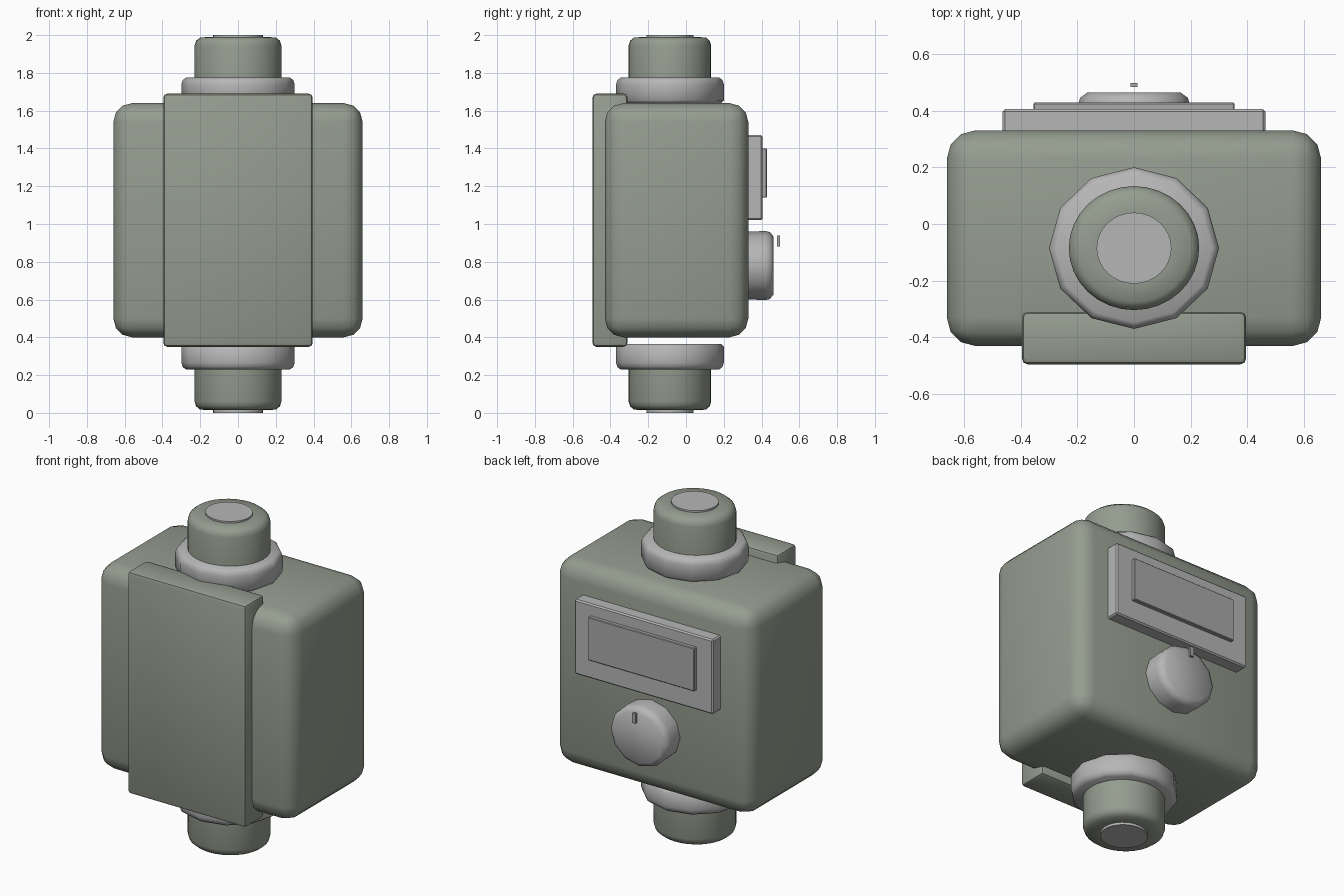
import bpy, bmesh, math
from mathutils import Matrix, Vector

cube = bpy.data.objects.get("Cube")
if cube:
    bpy.data.objects.remove(cube, do_unlink=True)


def material(name, r, g, b):
    m = bpy.data.materials.new(name)
    m.use_nodes = True
    m.diffuse_color = (r, g, b, 1)
    m.node_tree.nodes["Principled BSDF"].inputs["Base Color"].default_value = (r, g, b, 1)
    return m


GREEN = material("grey green shell", 0.30, 0.335, 0.275)
GREY = material("light grey", 0.47, 0.47, 0.47)
SCREEN = material("screen grey", 0.40, 0.40, 0.40)


def finish(name, bm, mat, angle):
    bmesh.ops.recalc_face_normals(bm, faces=bm.faces)
    mesh = bpy.data.meshes.new(name)
    bm.to_mesh(mesh)
    bm.free()
    mesh.materials.append(mat)
    ob = bpy.data.objects.new(name, mesh)
    bpy.context.collection.objects.link(ob)
    bpy.ops.object.select_all(action='DESELECT')
    ob.select_set(True)
    bpy.context.view_layer.objects.active = ob
    bpy.ops.object.shade_smooth_by_angle(angle=math.radians(angle))
    return ob


def box(name, low, high, mat, bevel=0.0, segments=2, angle=30):
    """Box between two corners, with rounded edges."""
    low, high = Vector(low), Vector(high)
    bm = bmesh.new()
    bmesh.ops.create_cube(bm, size=1)
    bmesh.ops.scale(bm, vec=high - low, verts=bm.verts)
    bmesh.ops.translate(bm, vec=(low + high) / 2, verts=bm.verts)
    if bevel:
        bmesh.ops.bevel(bm, geom=bm.edges[:], offset=bevel, segments=segments,
                        profile=0.5, affect='EDGES')
    return finish(name, bm, mat, angle)


def lathe(name, profile, sides, matrix, mat, angle=50):
    """Closed turned part from (radius, height) points."""
    bm = bmesh.new()
    rings = []
    for r, h in profile:
        turns = [2 * math.pi * i / sides for i in range(sides)]
        rings.append([bm.verts.new((r * math.cos(t), r * math.sin(t), h)) for t in turns])
    for a, b in zip(rings, rings[1:]):
        for i in range(sides):
            j = (i + 1) % sides
            bm.faces.new((a[i], a[j], b[j], b[i]))
    bm.faces.new(rings[0])
    bm.faces.new(rings[-1])
    bmesh.ops.transform(bm, matrix=matrix, verts=bm.verts)
    return finish(name, bm, mat, angle)


# Main housing and front cover plate
box("housing", (-0.66, -0.43, 0.40), (0.66, 0.33, 1.64), GREEN, 0.1, 3, 40)
box("front_plate", (-0.395, -0.495, 0.35), (0.395, -0.31, 1.69), GREEN, 0.02)

# Matching end fittings above and below, heights measured from the middle
MIDDLE = 1.0
for label, way in (("top", 1), ("bottom", -1)):
    place = (Matrix.Translation((0, -0.085, MIDDLE + (0.005 if way > 0 else 0)))
             @ Matrix.Diagonal((1, 0.95, way, 1)))
    lathe(label + "_collar",
          [(0.285, 0.635), (0.3, 0.65), (0.3, 0.735), (0.293, 0.757), (0.275, 0.77)],
          12, place, GREY, 50)
    lathe(label + "_cap",
          [(0.23, 0.70), (0.23, 0.94), (0.222, 0.965), (0.2, 0.983), (0.13, 0.985)],
          32, place, GREEN, 60)
    lathe(label + "_end_disc", [(0.132, 0.97), (0.132, 0.995 if way > 0 else 1.0)],
          32, place, GREY, 30)

# Display on the back
box("display_frame", (-0.463, 0.32, 1.02), (0.463, 0.405, 1.47), GREY, 0.008, 1)
box("display_screen", (-0.355, 0.39, 1.14), (0.355, 0.428, 1.40), SCREEN, 0.004, 1)

# Dial and its pointer
dial_place = (Matrix.Translation((0, 0.32, 0.78)) @ Matrix.Rotation(-math.pi / 2, 4, 'X')
              @ Matrix.Diagonal((1, 0.93, 1, 1)))
lathe("dial", [(0.192, 0), (0.197, 0.1), (0.19, 0.125), (0.165, 0.143)],
      12, dial_place, GREY, 65)
box("dial_pointer", (-0.012, 0.483, 0.88), (0.012, 0.497, 0.94), SCREEN)
